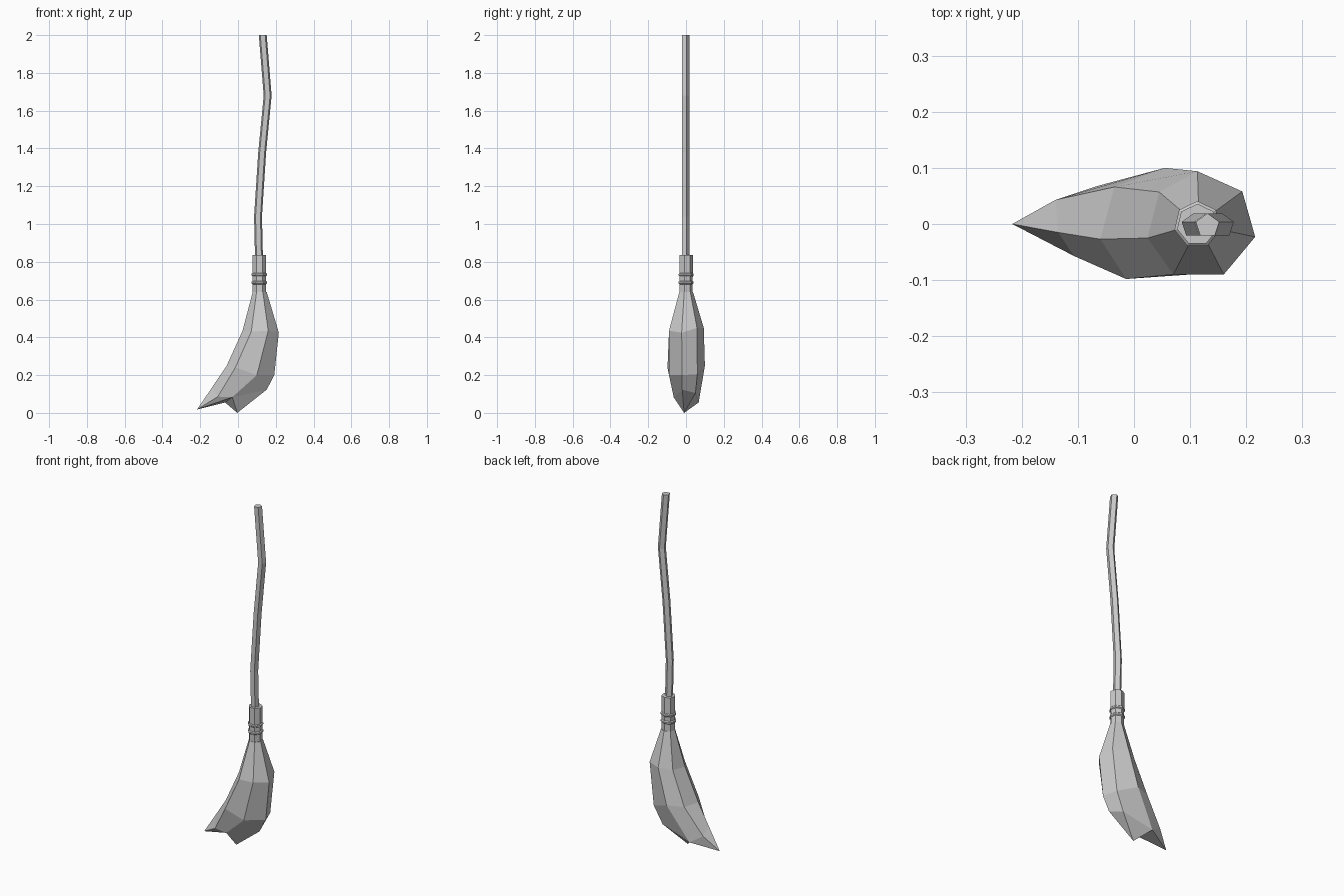
import bpy
from math import cos, sin, pi
from mathutils import Vector
import bmesh

if "Cube" in bpy.data.objects:
    bpy.data.objects.remove(bpy.data.objects["Cube"])


def ring(n, cx, cy, z, r):
    # regular polygon with a flat side towards the front
    return [(cx + r * cos(-pi / 2 + pi / n + 2 * pi * i / n),
             cy + r * sin(-pi / 2 + pi / n + 2 * pi * i / n), z) for i in range(n)]


def loft(name, rings, extra=(), end_faces=None):
    # skin a stack of rings; cap the ends, or close the last ring with custom faces
    n = len(rings[0])
    verts = [v for r in rings for v in r] + list(extra)
    faces = [tuple(range(n))]
    for k in range(len(rings) - 1):
        for i in range(n):
            j = (i + 1) % n
            faces.append((k * n + i, k * n + j, (k + 1) * n + j, (k + 1) * n + i))
    last = (len(rings) - 1) * n
    faces += [tuple(last + i for i in f) for f in (end_faces or [range(n)])]
    mesh = bpy.data.meshes.new(name)
    mesh.from_pydata([Vector(v) for v in verts], [], faces)
    bm = bmesh.new()
    bm.from_mesh(mesh)
    bmesh.ops.recalc_face_normals(bm, faces=bm.faces)
    bm.to_mesh(mesh)
    bm.free()
    obj = bpy.data.objects.new(name, mesh)
    bpy.context.collection.objects.link(obj)
    return obj


# Crooked five-sided handle
path = [(0.112, 0.78), (0.106, 1.04), (0.128, 1.38), (0.157, 1.68), (0.131, 2.0)]
loft("handle", [ring(5, x, -0.003, z, 0.022) for x, z in path])

# Seven-sided collar at the head of the brush
collar = [(0.625, 0.036), (0.69, 0.036), (0.73, 0.037), (0.835, 0.037)]
loft("collar", [ring(7, 0.113, -0.001, z, r) for z, r in collar])

# Two binding bands around the collar
for i, z in enumerate((0.69, 0.732)):
    prof = [(-0.009, 0.036), (-0.004, 0.042), (0.004, 0.042), (0.009, 0.036)]
    loft(f"binding_{i + 1}", [ring(7, 0.113, -0.001, z + dz, r) for dz, r in prof])

# Swept bristle bundle ending in two tips with a notch between them
neck = ring(7, 0.115, -0.001, 0.64, 0.038)
shoulder = [(0.16, -0.09, 0.435), (0.216, -0.023, 0.425), (0.193, 0.058, 0.45),
            (0.113, 0.094, 0.45), (0.045, 0.057, 0.44), (0.024, -0.025, 0.435),
            (0.07, -0.09, 0.43)]
belly = [(0.1, -0.09, 0.2), (0.192, -0.02, 0.2), (0.165, 0.06, 0.205),
         (0.055, 0.1, 0.25), (-0.035, 0.066, 0.25), (-0.06, -0.027, 0.25),
         (-0.014, -0.098, 0.24)]
hem = [(-0.03, -0.065, 0.083), (0.152, -0.02, 0.123), (0.115, 0.05, 0.105),
       (-0.068, 0.067, 0.055), (-0.14, 0.043, 0.1), (-0.135, -0.015, 0.138),
       (-0.107, -0.057, 0.086)]
tips = [(-0.004, -0.01, 0.0), (-0.217, 0.0, 0.018)]
R, L = 7, 8
closing = [(0, 1, R), (1, 2, R), (2, 3, R), (3, 0, R),
           (3, 4, L), (4, 5, L), (5, 6, L), (6, 0, L), (0, 3, L)]
loft("bristles", [neck, shoulder, belly, hem], tips, closing)
